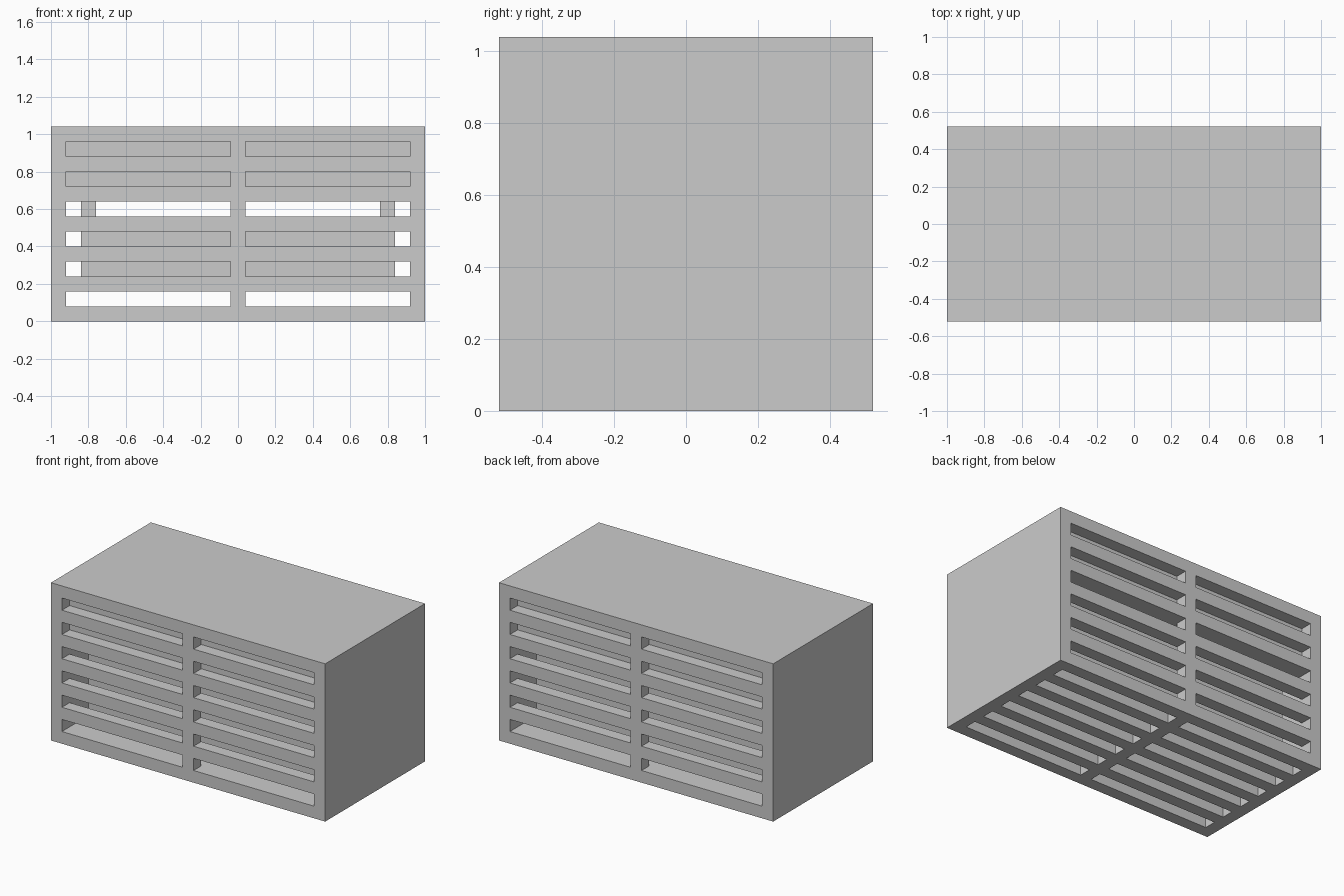
import bpy, bmesh
from mathutils import Matrix

if "Cube" in bpy.data.objects:
    bpy.data.objects.remove(bpy.data.objects["Cube"])

U = 0.08                      # board thickness and slot height
W, D, H = 1.0, 0.52, 1.04     # half width, half depth, height


def boxes(name, extents):
    """One object made from boxes given as (x0, x1, y0, y1, z0, z1)."""
    bm = bmesh.new()
    for x0, x1, y0, y1, z0, z1 in extents:
        m = Matrix.Translation(((x0 + x1) / 2, (y0 + y1) / 2, (z0 + z1) / 2))
        m = m @ Matrix.Diagonal((x1 - x0, y1 - y0, z1 - z0, 1))
        bmesh.ops.create_cube(bm, size=1, matrix=m)
    me = bpy.data.meshes.new(name)
    bm.to_mesh(me)
    bm.free()
    ob = bpy.data.objects.new(name, me)
    bpy.context.collection.objects.link(ob)
    return ob


def cut(target, name, extents):
    """Subtract boxes from the target, then discard the cutter."""
    cutter = boxes(name, extents)
    cutter.hide_render = True
    mod = target.modifiers.new(name, 'BOOLEAN')
    mod.operation = 'DIFFERENCE'
    mod.solver = 'EXACT'
    mod.object = cutter
    bpy.context.view_layer.objects.active = target
    bpy.ops.object.modifier_apply(modifier=name)
    bpy.data.objects.remove(cutter)


# Casing: block with a low inner chamber below a thick solid top
casing = boxes("casing", [(-W, W, -D, D, 0, H)])
cut(casing, "chamber", [(-W + U, W - U, -D + U, D - U, U, 8 * U)])

# Six rows of two slots on the front, back and underside
columns = [(-W + U, -U / 2), (U / 2, W - U)]
wall_slots, floor_slots = [], []
for x0, x1 in columns:
    for row in range(6):
        z = U * (1 + 2 * row)
        wall_slots.append((x0, x1, -D - U, -D + U, z, z + U))
        wall_slots.append((x0, x1, D - U, D + U, z, z + U))
        floor_slots.append((x0, x1, -D + z, -D + z + U, -U, U))
cut(casing, "wall_slots", wall_slots)
cut(casing, "floor_slots", floor_slots)

# Inner tray with its side walls reaching up to the solid top
tx, ty = W - 2 * U, D - 2 * U
tray = boxes("inner_tray", [(-tx, tx, -ty, ty, 2 * U, 8 * U)])
cut(tray, "tray_hollow", [(-tx + U, tx - U, -ty + U, ty - U, 3 * U, 9 * U)])
cut(tray, "tray_gaps", [(-tx + U, tx - U, -D, D, 7 * U, 9 * U)])
